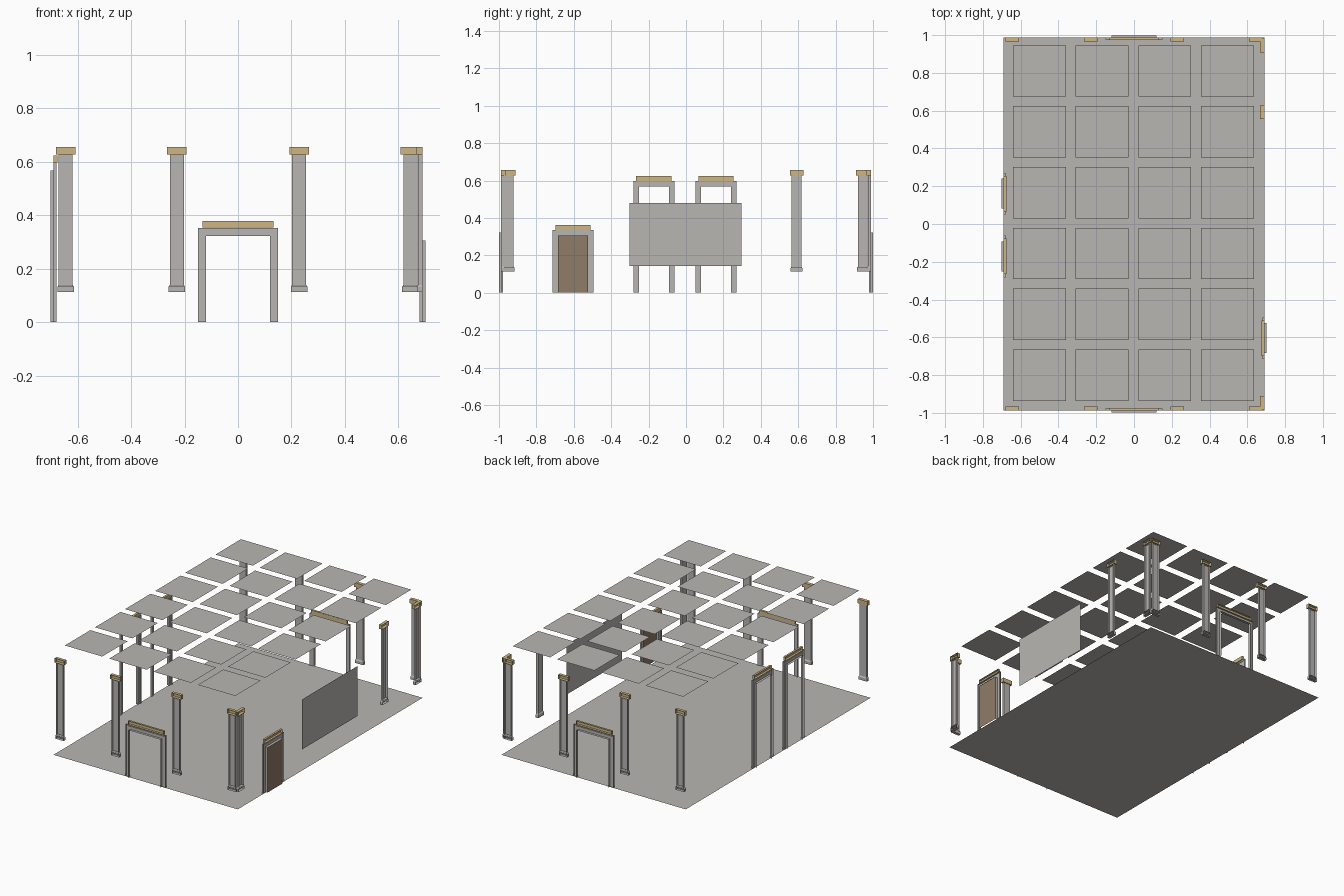
import bpy, bmesh

if "Cube" in bpy.data.objects:
    bpy.data.objects.remove(bpy.data.objects["Cube"])

X, Y = 0.69, 0.988          # wall planes
CEIL = 0.733


def material(name, rgb):
    m = bpy.data.materials.new(name)
    m.diffuse_color = (*rgb, 1)
    m.use_nodes = True
    m.node_tree.nodes["Principled BSDF"].inputs["Base Color"].default_value = m.diffuse_color
    return m


STONE = material("grey_stone", (0.48, 0.47, 0.45))
TAN = material("tan_trim", (0.62, 0.47, 0.23))
WOOD = material("brown_wood", (0.28, 0.20, 0.135))

# Wall mappings: u along the wall, d inward from the wall plane, z up
WALLS = {
    "front": lambda u, d, z: (u, -Y + d, z),
    "back": lambda u, d, z: (u, Y - d, z),
    "left": lambda u, d, z: (-X + d, u, z),
    "right": lambda u, d, z: (X - d, u, z),
}


def make(name, verts, faces, mat, recalc=True):
    bm = bmesh.new()
    vs = [bm.verts.new(v) for v in verts]
    for f in faces:
        bm.faces.new([vs[i] for i in f])
    if recalc:
        bmesh.ops.recalc_face_normals(bm, faces=bm.faces[:])
    me = bpy.data.meshes.new(name)
    bm.to_mesh(me)
    bm.free()
    me.materials.append(mat)
    ob = bpy.data.objects.new(name, me)
    bpy.context.collection.objects.link(ob)
    return ob


def block(name, wall, c, half, z0, z1, depth, mat, flare=0.0):
    """Box against a wall, open at the back; flare widens the bottom."""
    P = WALLS[wall]
    h, d = half + flare, depth + flare
    v = [P(c - h, 0, z0), P(c + h, 0, z0), P(c + h, d, z0), P(c - h, d, z0),
         P(c - half, 0, z1), P(c + half, 0, z1), P(c + half, depth, z1), P(c - half, depth, z1)]
    make(name, v, [(0, 1, 2, 3), (4, 5, 6, 7), (2, 3, 7, 6), (1, 2, 6, 5), (0, 3, 7, 4)], mat)


def pilaster(wall, c):
    block(f"{wall}_pilaster_base", wall, c, 0.031, 0.113, 0.132, 0.020, STONE)
    block(f"{wall}_pilaster_base_slope", wall, c, 0.026, 0.132, 0.140, 0.016, STONE, 0.005)
    block(f"{wall}_pilaster_shaft", wall, c, 0.026, 0.138, 0.627, 0.016, STONE)
    block(f"{wall}_pilaster_cap", wall, c, 0.036, 0.627, 0.656, 0.022, TAN)


def doorway(wall, c, w, h, cap_half):
    """Stepped casing swept around the opening, with a tan head on top."""
    P = WALLS[wall]
    section = [(0, -0.011), (0, 0.006), (0.02, 0.006), (0.02, 0.01), (0.03, 0.01), (0.03, 0)]
    verts, faces = [], []
    for o, d in section:
        for u, z in ((-w - o, 0), (-w - o, h + o), (w + o, h + o), (w + o, 0)):
            verts.append(P(c + u, d, z))
    for i in range(len(section) - 1):
        for j in range(3):
            a = i * 4 + j
            faces.append((a, a + 1, a + 5, a + 4))
    make(f"{wall}_door_casing", verts, faces, STONE)
    block(f"{wall}_door_head", wall, c, cap_half, h + 0.031, h + 0.056, 0.015, TAN)


# Floor
make("floor", [(-X, -Y, 0), (X, -Y, 0), (X, Y, 0), (-X, Y, 0)], [(0, 1, 2, 3)], STONE, False)

# Ceiling coffers, 4 x 6, facing down
for i in range(4):
    for j in range(6):
        x, y = -0.003 + (i - 1.5) * 0.332, 0.005 + (j - 2.5) * 0.322
        a, b = 0.14, 0.136
        make("ceiling_panel", [(x - a, y - b, CEIL), (x - a, y + b, CEIL),
                               (x + a, y + b, CEIL), (x + a, y - b, CEIL)],
             [(0, 1, 2, 3)], STONE, False)

# Pilasters
for wall in ("front", "back"):
    for c in (-0.645, -0.229, 0.229, 0.645):
        pilaster(wall, c)
for c in (-0.947, 0.591, 0.945):
    pilaster("right", c)

# Doorways
for wall in ("front", "back"):
    doorway(wall, 0, 0.12, 0.323, 0.133)
for c in (-0.172, 0.161):
    doorway("left", c, 0.08, 0.567, 0.094)
doorway("right", -0.604, 0.08, 0.305, 0.094)

# Wooden door leaf closing the right doorway
R = WALLS["right"]
make("door_leaf", [R(-0.684, -0.010, 0), R(-0.684, -0.010, 0.305),
                   R(-0.524, -0.010, 0.305), R(-0.524, -0.010, 0)], [(0, 1, 2, 3)], WOOD, False)

# Large wall board on the right side
make("wall_board", [R(-0.302, 0.001, 0.142), R(-0.302, 0.001, 0.48),
                    R(0.296, 0.001, 0.48), R(0.296, 0.001, 0.142)], [(0, 1, 2, 3)], STONE, False)
